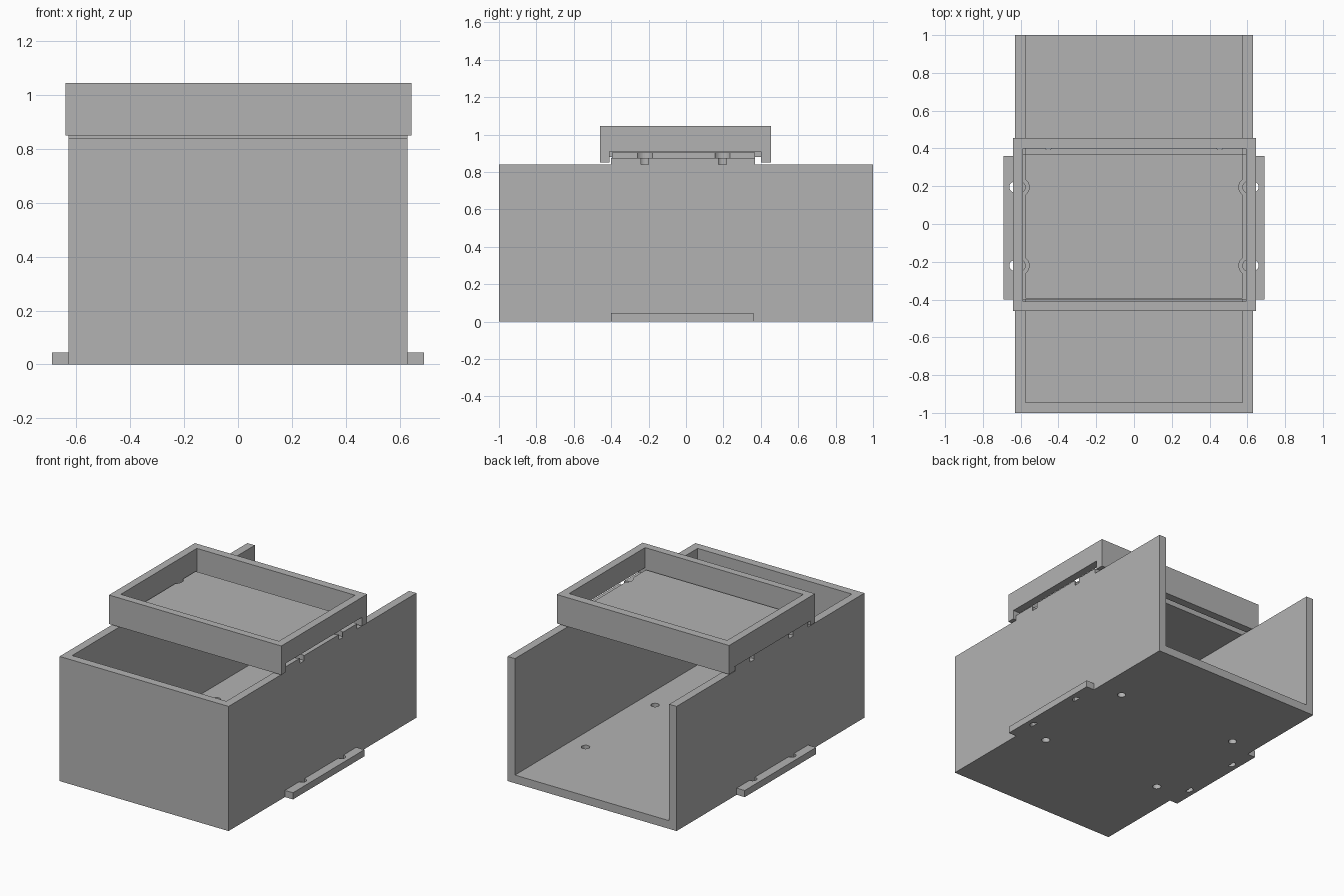
import bpy

if "Cube" in bpy.data.objects:
    bpy.data.objects.remove(bpy.data.objects["Cube"])

GREY = (0.45, 0.45, 0.45, 1)
mat = bpy.data.materials.new("plain_grey")
mat.use_nodes = True
mat.diffuse_color = GREY
mat.node_tree.nodes["Principled BSDF"].inputs["Base Color"].default_value = GREY


def block(name, x, y, z):
    """Box spanning the given (low, high) ranges."""
    bpy.ops.mesh.primitive_cube_add(size=1)
    ob = bpy.context.object
    ob.name = name
    for v in ob.data.vertices:
        v.co = [r[0] if c < 0 else r[1] for c, r in zip(v.co, (x, y, z))]
    ob.data.materials.append(mat)
    return ob


def drill(x, y, z, radius):
    """Upright round cutter spanning the range z."""
    bpy.ops.mesh.primitive_cylinder_add(
        vertices=32, radius=radius, depth=z[1] - z[0],
        location=(x, y, (z[0] + z[1]) / 2))
    return bpy.context.object


def cut(ob, cutters):
    """Subtract the cutters from the part and remove them."""
    for c in cutters:
        c.hide_render = True
        mod = ob.modifiers.new("cut", "BOOLEAN")
        mod.operation = "DIFFERENCE"
        mod.solver = "EXACT"
        mod.object = c
        bpy.context.view_layer.objects.active = ob
        bpy.ops.object.modifier_apply(modifier=mod.name)
        bpy.data.objects.remove(c)


HALF = 0.63
WALL = 0.055
TOP = 0.84
SCREW_Y = (-0.22, 0.195)
SIDES = (-1, 1)

# Open case: floor, two sides and a front wall in one piece
case = block("case", (-HALF, HALF), (-1, 1), (0, TOP))
hollow = block("case_cutter", (WALL - HALF, HALF - WALL), (WALL - 1, 1.2), (WALL, 1.2))
floor_holes = [drill(s * 0.455, y, (-0.1, 0.2), 0.026)
               for s in SIDES for y in (-0.32, 0.42)]
cut(case, [hollow] + floor_holes)

# Mounting flanges along the foot of the sides
for s, side in zip(SIDES, ("right", "left")):
    flange = block(side + "_flange", sorted((s * HALF, s * 0.69)),
                   (-0.4, 0.36), (0, 0.045))
    cut(flange, [drill(s * 0.632, y, (-0.1, 0.1), 0.028) for y in SCREW_Y])

# Lid: wide lower plate with screw holes, narrower upper plate with head recesses
lower = block("lid_lower_plate", (-HALF, HALF), (-0.4, 0.37), (TOP, 0.875))
cut(lower, [drill(s * 0.607, y, (0.8, 0.9), 0.031) for s in SIDES for y in SCREW_Y])
upper = block("lid_upper_plate", (-0.575, 0.575), (-0.395, 0.37), (0.875, 0.905))
cut(upper, [drill(s * 0.605, y, (0.87, 0.95), 0.05) for s in SIDES for y in SCREW_Y])

# Tray frame: front and back hang low, the sides stop higher above the lid
frame = block("tray_frame", (-0.64, 0.645), (-0.46, 0.455), (0.85, 1.045))
opening = block("opening_cutter", (-0.587, 0.592), (-0.41, 0.4), (0.7, 1.2))
left_gap = block("left_gap_cutter", (0.5, 0.8), (-0.41, 0.4), (0.7, 0.91))
right_gap = block("right_gap_cutter", (-0.8, -0.5), (-0.41, 0.4), (0.7, 0.88))
cut(frame, [opening, left_gap, right_gap])
